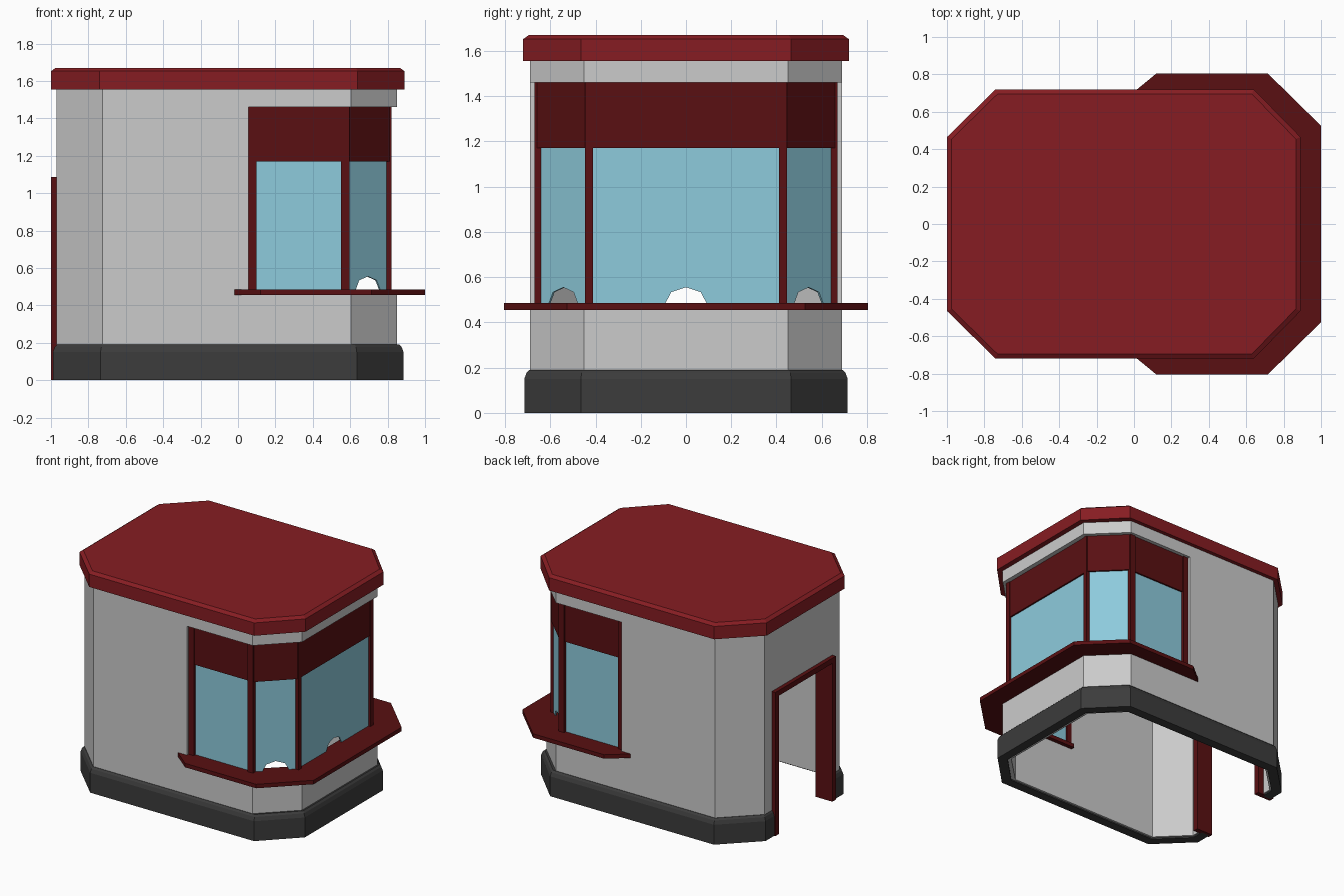
import bpy, bmesh, math

if "Cube" in bpy.data.objects:
    bpy.data.objects.remove(bpy.data.objects["Cube"])


def material(name, rgb):
    m = bpy.data.materials.new(name)
    m.diffuse_color = (*rgb, 1)
    m.use_nodes = True
    m.node_tree.nodes["Principled BSDF"].inputs["Base Color"].default_value = m.diffuse_color
    return m


ROOF = material("roof_red", (0.24, 0.012, 0.016))
TRIM = material("dark_red", (0.10, 0.005, 0.006))
GLASS = material("pale_blue", (0.27, 0.60, 0.72))
DARK = material("charcoal", (0.045, 0.045, 0.045))


def finish(name, bm, mat=None):
    bmesh.ops.recalc_face_normals(bm, faces=bm.faces)
    me = bpy.data.meshes.new(name)
    bm.to_mesh(me)
    bm.free()
    ob = bpy.data.objects.new(name, me)
    bpy.context.collection.objects.link(ob)
    if mat:
        me.materials.append(mat)
    return ob


def loft(name, rings, mat=None, tube=False):
    """Skin stacked rings; tube joins last ring to first, otherwise ends are capped."""
    bm = bmesh.new()
    vs = [[bm.verts.new(p) for p in r] for r in rings]
    n = len(vs[0])
    pairs = list(zip(vs, vs[1:])) + ([(vs[-1], vs[0])] if tube else [])
    for a, b in pairs:
        for i in range(n):
            j = (i + 1) % n
            bm.faces.new((a[i], a[j], b[j], b[i]))
    if not tube:
        bm.faces.new(vs[0])
        bm.faces.new(vs[-1])
    return finish(name, bm, mat)


def prism(name, pts, z0, z1, mat=None):
    return loft(name, [[(x, y, z) for x, y in pts] for z in (z0, z1)], mat)


def box(name, x, y, z, mat=None):
    return prism(name, [(x[0], y[0]), (x[1], y[0]), (x[1], y[1]), (x[0], y[1])], *z, mat)


def octagon(dims, d, z):
    """Chamfered rectangle inset by d."""
    x0, x1, c0, c1, y, cy = dims
    k = d * math.tan(math.pi / 8)
    half = [(x0 + d, cy - k), (c0 + k, y - d), (c1 - k, y - d), (x1 - d, cy - k)]
    return [(a, -b, z) for a, b in half] + [(a, b, z) for a, b in reversed(half)]


def mirrored(outer, inner):
    """C-shaped plan: outer path and inner path on the front half, mirrored in y."""
    flip = lambda path: [(x, -y) for x, y in reversed(path)]
    return outer + flip(outer) + list(reversed(inner + flip(inner)))


def cut(ob, cutter):
    m = ob.modifiers.new("cut", 'BOOLEAN')
    m.operation = 'DIFFERENCE'
    m.solver = 'EXACT'
    m.object = cutter


# plan dimensions: x min, x max, chamfer x left, chamfer x right, y half, chamfer y
WALL = (-0.97, 0.85, -0.725, 0.605, 0.69, 0.45)
BASE = (-0.99, 0.885, -0.735, 0.635, 0.715, 0.465)
TOP = (-1.0, 0.89, -0.74, 0.64, 0.72, 0.465)

# shell, plinth and roof
walls = loft("walls", [octagon(WALL, d, z) for d, z in
                       ((0, 0.01), (0, 1.565), (0.06, 1.565), (0.06, 0.01))], tube=True)
plinth = loft("plinth", [octagon(BASE, d, z) for d, z in
                         ((0, 0), (0, 0.15), (0.01, 0.177), (0.023, 0.19),
                          (0.07, 0.19), (0.07, 0))], DARK, tube=True)
loft("roof", [octagon(TOP, d, z) for d, z in
              ((0, 1.555), (0, 1.652), (0.025, 1.67))], ROOF)

# openings
door_cut = box("door_cutter", (-1.2, -0.7), (-0.34, 0.34), (-0.1, 1.065))
window_cut = box("window_cutter", (0.055, 1.5), (-1, 1), (0.47, 1.46))
for c in (door_cut, window_cut):
    c.hide_render = True
    c.hide_viewport = False
    c.display_type = 'WIRE'
cut(walls, door_cut)
cut(walls, window_cut)
cut(plinth, door_cut)

# door frame
for s, side in ((-1, "front"), (1, "back")):
    box("door_jamb_" + side, (-1.0, -0.86), sorted((s * 0.32, s * 0.36)), (0, 1.085), TRIM)
box("door_lintel", (-1.0, -0.86), (-0.32, 0.32), (1.045, 1.085), TRIM)

# counter shelf and window header
prism("counter", mirrored([(-0.02, -0.69), (0.12, -0.805), (0.715, -0.805), (1.0, -0.525)],
                          [(0.056, -0.69), (0.056, -0.60), (0.565, -0.60), (0.77, -0.41)]),
      0.455, 0.485, TRIM)
prism("window_header", mirrored([(0.056, -0.662), (0.592, -0.662), (0.815, -0.443)],
                                [(0.056, -0.63), (0.58, -0.63), (0.783, -0.43)]),
      1.17, 1.46, TRIM)


def pane(name, a, b, hatch):
    """Upright sheet from a to b, with a faceted serving hatch in its lower edge."""
    length = math.dist(a, b)
    ux, uy = (b[0] - a[0]) / length, (b[1] - a[1]) / length
    z0, mid = 0.483, length / 2
    prof = [(0, 1.18), (0, z0)]
    if hatch:
        prof += [(mid - 0.092 * math.cos(t * math.pi / 4), z0 + 0.072 * math.sin(t * math.pi / 4))
                 for t in range(5)]
    prof += [(length, z0), (length, 1.18)]
    loft(name, [[(a[0] + ux * s - uy * o, a[1] + uy * s + ux * o, z) for s, z in prof]
                for o in (-0.005, 0.005)], GLASS)


# window posts and glass
for s, side in ((-1, "front"), (1, "back")):
    for tag, x, y in (("end", (0.055, 0.10), (0.63, 0.67)),
                      ("corner", (0.55, 0.595), (0.63, 0.67)),
                      ("inner", (0.778, 0.82), (0.412, 0.447))):
        box(f"window_post_{tag}_{side}", x, sorted((s * y[0], s * y[1])), (0.485, 1.46), TRIM)
    pane("side_glass_" + side, (0.06, s * 0.645), (0.588, s * 0.645), False)
    pane("angled_glass_" + side, (0.585, s * 0.643), (0.798, s * 0.435), True)
pane("end_glass", (0.798, -0.435), (0.798, 0.435), True)
